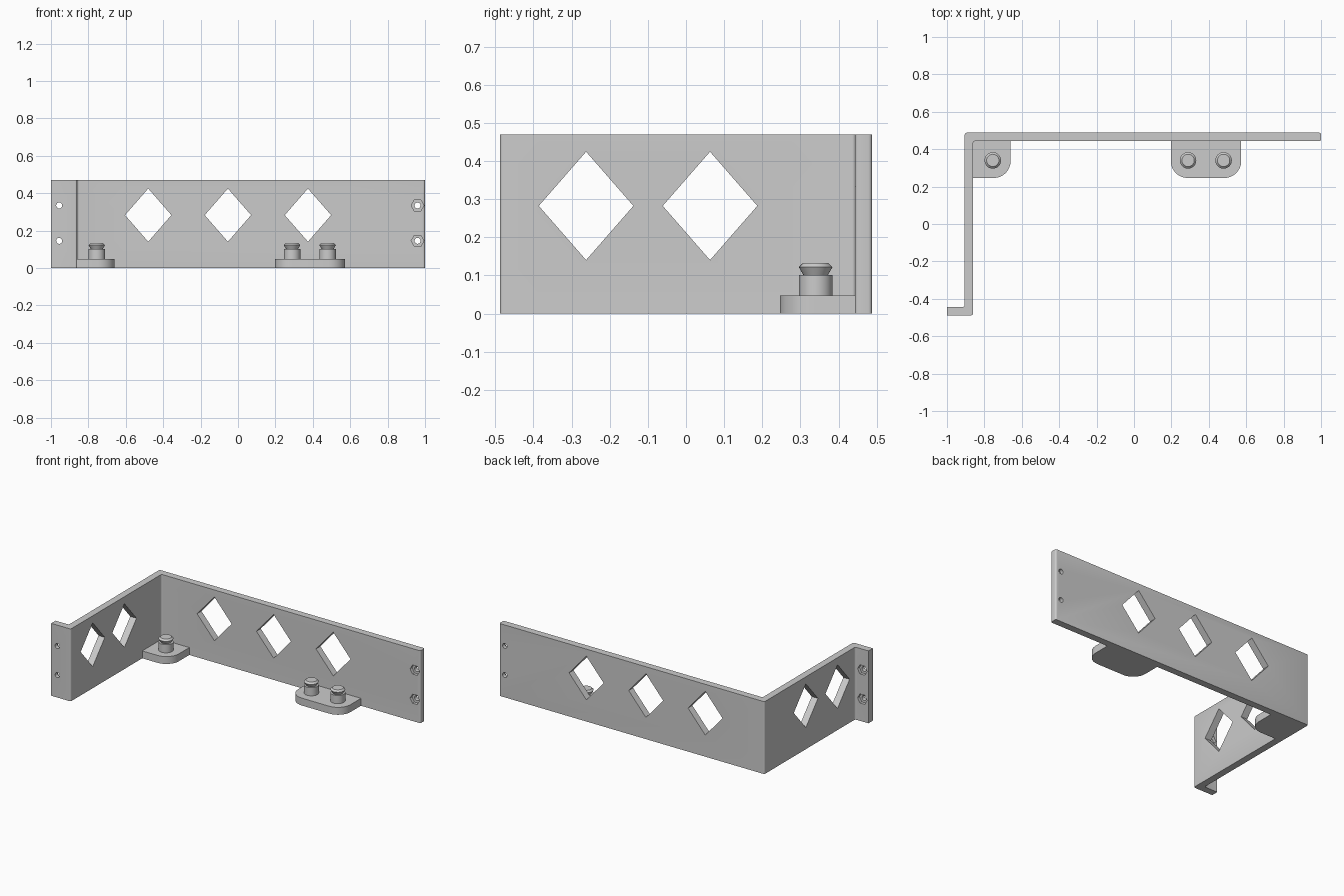
import bpy, bmesh
from math import pi, sin, cos
from mathutils import Vector, Matrix

cube = bpy.data.objects.get("Cube")
if cube:
    bpy.data.objects.remove(cube, do_unlink=True)

gray = bpy.data.materials.new("gray plastic")
gray.use_nodes = True
gray.diffuse_color = (0.6, 0.6, 0.6, 1)
gray.node_tree.nodes["Principled BSDF"].inputs["Base Color"].default_value = (0.6, 0.6, 0.6, 1)

HEIGHT, BACK, THICK = 0.47, 0.488, 0.045
INNER = BACK - THICK


def make_object(name, bm):
    bmesh.ops.recalc_face_normals(bm, faces=bm.faces)
    mesh = bpy.data.meshes.new(name)
    bm.to_mesh(mesh)
    bm.free()
    mesh.materials.append(gray)
    obj = bpy.data.objects.new(name, mesh)
    bpy.context.collection.objects.link(obj)
    return obj


def smooth(obj):
    bpy.ops.object.select_all(action='DESELECT')
    obj.select_set(True)
    bpy.context.view_layer.objects.active = obj
    bpy.ops.object.shade_smooth_by_angle(angle=pi / 6)


def fillet(corners, steps):
    """Round the right-angled corners of a closed (x, y, radius) outline."""
    points = []
    for i, (x, y, r) in enumerate(corners):
        p = Vector((x, y, 0))
        if r == 0:
            points.append(p)
            continue
        before = (Vector((*corners[i - 1][:2], 0)) - p).normalized()
        after = (Vector((*corners[(i + 1) % len(corners)][:2], 0)) - p).normalized()
        centre = p + r * (before + after)
        for k in range(steps + 1):
            t = k / steps * pi / 2
            points.append(centre - r * (after * cos(t) + before * sin(t)))
    return points


def prism(name, corners, height, steps=8):
    bm = bmesh.new()
    base = bm.faces.new([bm.verts.new(p) for p in fillet(corners, steps)])
    top = bmesh.ops.extrude_face_region(bm, geom=[base])["geom"]
    verts = [v for v in top if isinstance(v, bmesh.types.BMVert)]
    bmesh.ops.translate(bm, vec=(0, 0, height), verts=verts)
    return make_object(name, bm)


def add_cutter(bm, centre, axis, sides, rx, rz, depth):
    """Regular prism lying along the x or y axis, first corner sideways."""
    turn = Matrix.Rotation(pi / 2, 4, 'X')
    if axis == 'X':
        turn = Matrix.Rotation(pi / 2, 4, 'Z') @ turn
    # cone vertices start on local +y, so spin them onto local +x
    place = (Matrix.Translation(centre) @ turn
             @ Matrix.Diagonal((rx, rz, 1, 1)) @ Matrix.Rotation(pi / 2, 4, 'Z'))
    bmesh.ops.create_cone(bm, cap_ends=True, segments=sides, radius1=1,
                          radius2=1, depth=depth, matrix=place)


def cut(target, name, bm):
    cutter = make_object(name, bm)
    cutter.hide_render = True
    mod = target.modifiers.new(name, 'BOOLEAN')
    mod.operation, mod.solver, mod.object = 'DIFFERENCE', 'EXACT', cutter
    bpy.context.view_layer.objects.active = target
    bpy.ops.object.modifier_apply(modifier=name)
    bpy.data.objects.remove(cutter, do_unlink=True)


# Bent wall: end flange, side wall and back wall in one outline
R = 0.01
wall = prism("bracket_wall", [
    (-1, -BACK, 0), (-0.86, -BACK, R), (-0.86, INNER, R), (1, INNER, R),
    (1, BACK, R), (-0.905, BACK, R), (-0.905, -INNER, R), (-1, -INNER, 0)], HEIGHT, 4)

# Diamond windows and screw holes
SCREW_Z = (0.145, 0.334)
MID = BACK - THICK / 2
openings = bmesh.new()
for x in (-0.48, -0.054, 0.374):
    add_cutter(openings, (x, MID, 0.2825), 'Y', 4, 0.124, 0.142, 0.2)
for y in (-0.262, 0.063):
    add_cutter(openings, (-0.8825, y, 0.2825), 'X', 4, 0.124, 0.142, 0.2)
for z in SCREW_Z:
    for x, y in ((-0.956, -MID), (0.96, MID)):
        add_cutter(openings, (x, y, z), 'Y', 24, 0.016, 0.016, 0.2)
cut(wall, "opening_cutter", openings)

# Hexagonal nut pockets on the inner faces
pockets = bmesh.new()
for z in SCREW_Z:
    for x, y in ((-0.956, -INNER), (0.96, INNER)):
        add_cutter(pockets, (x, y, z), 'Y', 6, 0.034, 0.034, 0.04)
cut(wall, "pocket_cutter", pockets)
smooth(wall)

# Foot tabs with rounded front corners
TAB = 0.048
for name, x0, x1, r0 in (("left_end_tab", -0.86, -0.66, 0), ("middle_tab", 0.197, 0.573, 0.09)):
    smooth(prism(name, [(x0, 0.246, r0), (x1, 0.246, 0.09), (x1, INNER, 0), (x0, INNER, 0)], TAB))

# Snap pegs: shaft, undercut neck and chamfered head
PEG = [(0.044, TAB), (0.044, 0.101), (0.032, 0.101), (0.044, 0.122), (0.033, 0.133)]
SIDES = 32
for n, x in enumerate((-0.755, 0.289, 0.479)):
    bm = bmesh.new()
    rings = [[bm.verts.new((x + r * cos(2 * pi * k / SIDES), 0.34 + r * sin(2 * pi * k / SIDES), z))
              for k in range(SIDES)] for r, z in PEG]
    for low, high in zip(rings, rings[1:]):
        for k in range(SIDES):
            j = (k + 1) % SIDES
            bm.faces.new((low[k], low[j], high[j], high[k]))
    bm.faces.new(rings[-1])
    bm.faces.new(rings[0][::-1])
    smooth(make_object(f"snap_peg_{n + 1}", bm))
